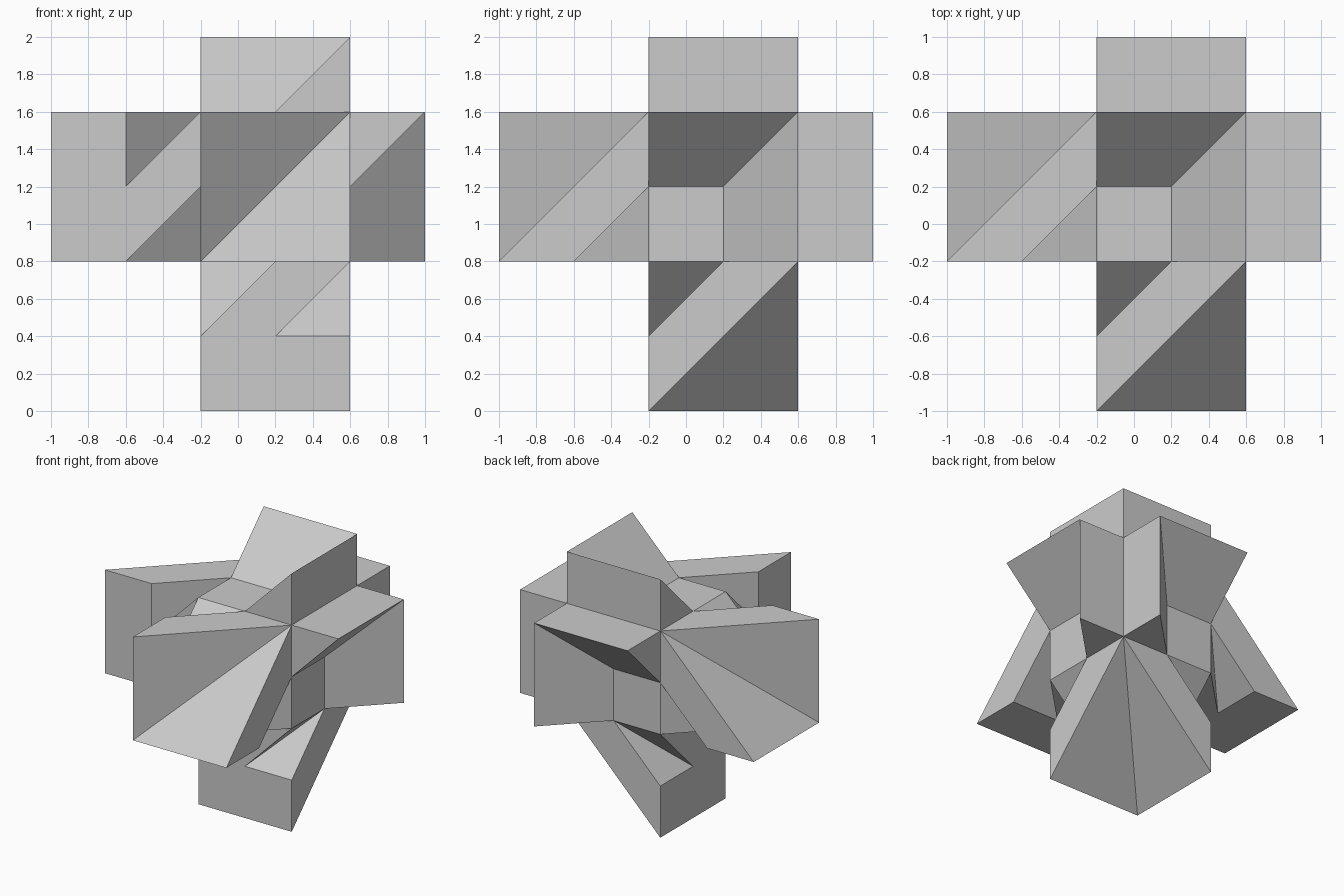
import bpy, bmesh

if "Cube" in bpy.data.objects:
    bpy.data.objects.remove(bpy.data.objects["Cube"])

UNIT = 0.4  # everything sits on a 5 x 5 x 5 lattice of this spacing

# Upper arm: square core face with an L-shaped wedge rising on two sides
upper_arm = [
    [(3, 2, 4), (3, 3, 4), (4, 4, 5), (4, 2, 5)],   # wedge slope
    [(4, 2, 4), (4, 2, 5), (4, 4, 5), (4, 4, 4)],   # outer wall
    [(3, 2, 4), (4, 2, 4), (4, 2, 5)],              # wedge end
]

# Lower arm: long arm with a roof-like end and undercut notches
front_outline = [(2, 0), (4, 0), (4, 1), (3, 1), (4, 2), (3, 2), (2, 1)]
lower_arm = [
    [(x, 2, z) for x, z in front_outline],          # inner wall
    [(2, 2, 0), (4, 2, 0), (4, 4, 2)],              # sloped end
    [(4, 2, 0), (4, 2, 1), (4, 3, 2), (4, 4, 2)],   # outer wall
    [(3, 2, 1), (4, 2, 2), (4, 3, 2)],              # side notch, upper slope
    [(3, 2, 1), (4, 2, 1), (4, 3, 2)],              # side notch, lower slope
    [(2, 2, 1), (2, 3, 2), (3, 3, 2)],              # corner notch slope
]


def core_square(z):
    return [(2, 2, z), (3, 2, z), (3, 3, z), (2, 3, z)]


def mirrored(face):
    """Reflect across the x = y plane."""
    return [(y, x, z) for x, y, z in face]


def turned(face, steps):
    """Rotate about the (1, 1, 1) diagonal in steps of 120 degrees."""
    return [p[steps:] + p[:steps] for p in face]


# One arm pair, mirrored, then repeated for the three axes
half = upper_arm + lower_arm
arm_pair = half + [mirrored(f) for f in half] + [core_square(2), core_square(4)]

bm = bmesh.new()
for steps in range(3):
    for face in arm_pair:
        bm.faces.new([bm.verts.new(((x - 2.5) * UNIT, (y - 2.5) * UNIT, z * UNIT))
                      for x, y, z in turned(face, steps)])
bmesh.ops.remove_doubles(bm, verts=bm.verts[:], dist=0.001)
bmesh.ops.recalc_face_normals(bm, faces=bm.faces[:])

mesh = bpy.data.meshes.new("interlocking_block")
bm.to_mesh(mesh)
bm.free()
block = bpy.data.objects.new("interlocking_block", mesh)
bpy.context.collection.objects.link(block)
